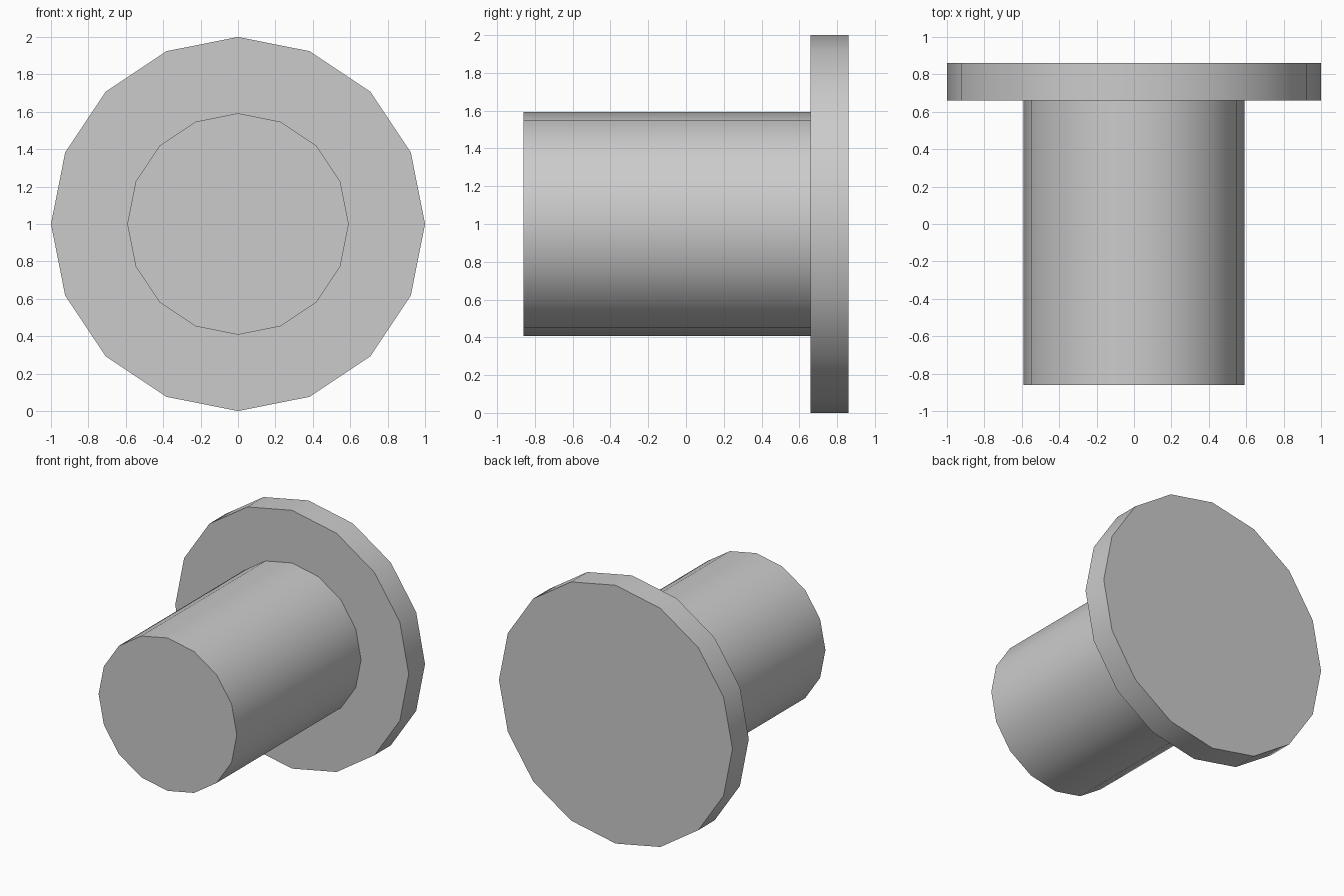
import bpy, bmesh
from math import sin, cos, pi, radians

if "Cube" in bpy.data.objects:
    bpy.data.objects.remove(bpy.data.objects["Cube"])

SIDES = 16
CENTRE_Z = 1.0


def turned_solid(name, profile):
    """Closed solid turned about the y axis from (radius, y) points."""
    bm = bmesh.new()
    rings = []
    for r, y in profile:
        rings.append([bm.verts.new((r * cos(2 * pi * i / SIDES), y,
                                    CENTRE_Z + r * sin(2 * pi * i / SIDES)))
                      for i in range(SIDES)])
    for a, b in zip(rings, rings[1:]):
        for i in range(SIDES):
            j = (i + 1) % SIDES
            bm.faces.new((a[i], a[j], b[j], b[i]))
    # End caps
    bm.faces.new(rings[0])
    bm.faces.new(rings[-1])
    bmesh.ops.recalc_face_normals(bm, faces=bm.faces[:])
    mesh = bpy.data.meshes.new(name)
    bm.to_mesh(mesh)
    bm.free()
    obj = bpy.data.objects.new(name, mesh)
    bpy.context.collection.objects.link(obj)
    bpy.ops.object.select_all(action='DESELECT')
    obj.select_set(True)
    bpy.context.view_layer.objects.active = obj
    bpy.ops.object.shade_smooth_by_angle(angle=radians(30))
    return obj


# Shaft with a wide flange at the back, in one piece
turned_solid("flanged_plug", [(0.592, -0.86), (0.592, 0.66),
                              (1.0, 0.66), (1.0, 0.86)])
